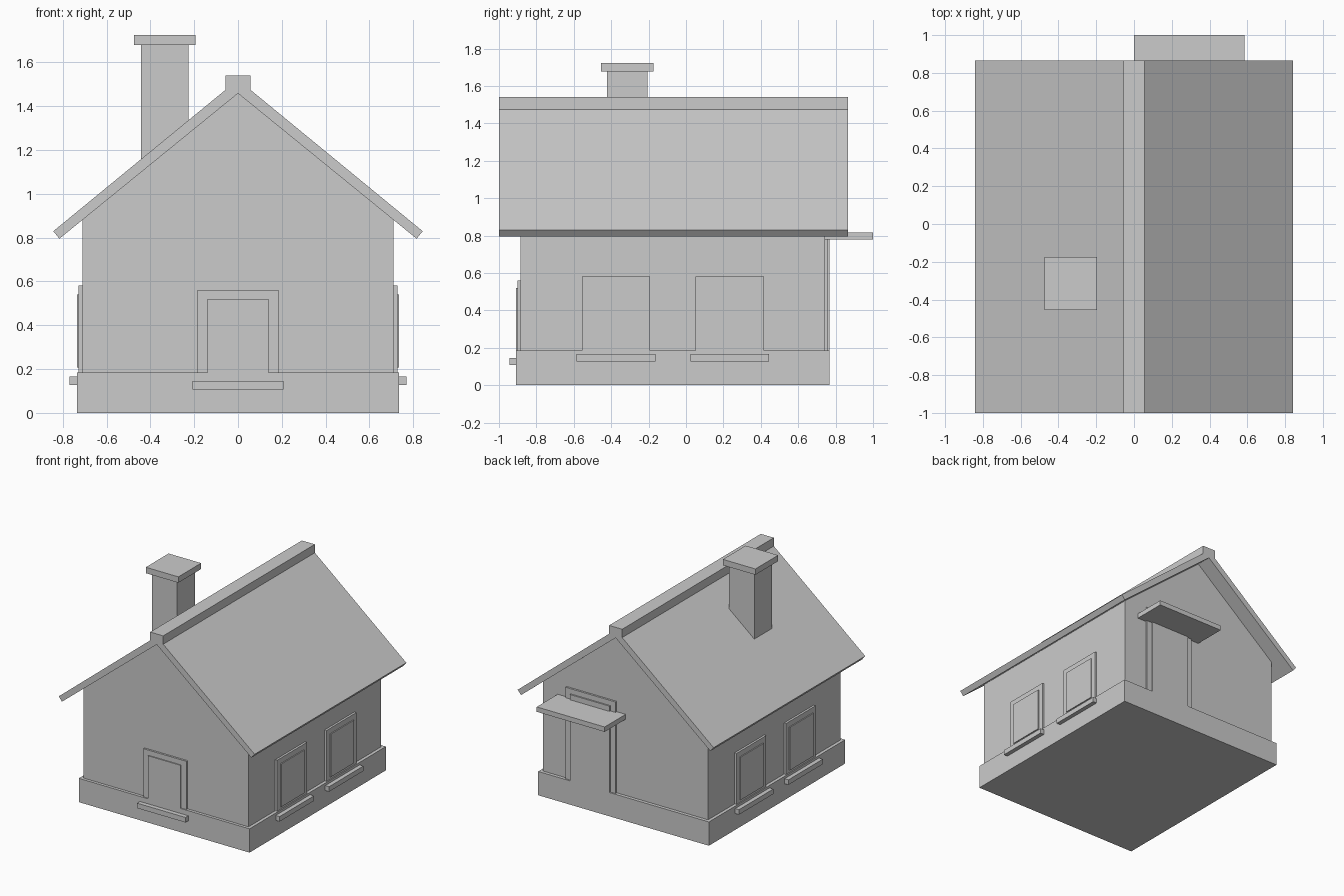
import bpy
import bmesh

if "Cube" in bpy.data.objects:
    bpy.data.objects.remove(bpy.data.objects["Cube"], do_unlink=True)

grey = bpy.data.materials.new("plain_grey")
grey.use_nodes = True
COLOUR = (0.6, 0.6, 0.6, 1)
grey.diffuse_color = COLOUR
grey.node_tree.nodes["Principled BSDF"].inputs["Base Color"].default_value = COLOUR


def prism(name, profile, y0, y1):
    """Extrude an x-z outline from y0 to y1."""
    bm = bmesh.new()
    face = bm.faces.new([bm.verts.new((x, y0, z)) for x, z in profile])
    ext = bmesh.ops.extrude_face_region(bm, geom=[face])
    moved = [v for v in ext["geom"] if isinstance(v, bmesh.types.BMVert)]
    bmesh.ops.translate(bm, verts=moved, vec=(0, y1 - y0, 0))
    bmesh.ops.recalc_face_normals(bm, faces=bm.faces)
    mesh = bpy.data.meshes.new(name)
    bm.to_mesh(mesh)
    bm.free()
    mesh.materials.append(grey)
    obj = bpy.data.objects.new(name, mesh)
    bpy.context.collection.objects.link(obj)
    return obj


def box(name, xs, ys, zs):
    (x0, x1), (z0, z1) = xs, zs
    return prism(name, [(x0, z0), (x1, z0), (x1, z1), (x0, z1)], *ys)


def mirrored(half):
    """Complete a right-hand outline with its left-hand copy."""
    return half + [(-x, z) for x, z in reversed(half) if x > 0]


# Plinth and gabled walls
BASE_X, BASE_TOP, FRONT, BACK = 0.735, 0.185, -0.908, 0.768
WALL_X, WALL_FRONT, WALL_BACK = 0.71, -0.885, 0.742
box("plinth", (-BASE_X, BASE_X), (FRONT, BACK), (0, BASE_TOP))
prism("walls", mirrored([(0, 1.458), (WALL_X, 0.882), (WALL_X, 0.1)]),
      WALL_FRONT, WALL_BACK)

# Roof slopes with the ridge cap in one outline
roof = [(0, 1.458), (0.815, 0.795), (0.843, 0.829), (0.056, 1.475), (0.056, 1.54)]
prism("roof", roof + [(-x, z) for x, z in reversed(roof[1:])], -1, 0.865)

# Chimney
CX, CY = -0.335, -0.315
for name, r, zs in (("chimney_stack", 0.108, (1.0, 1.68)),
                    ("chimney_cap", 0.14, (1.678, 1.724))):
    box(name, (CX - r, CX + r), (CY - r, CY + r), zs)

# Front door: trim, raised panel flush with the plinth, and step
box("front_door_trim", (-0.185, 0.185), (-0.9, -0.87), (0.17, 0.56))
box("front_door_panel", (-0.14, 0.14), (FRONT, -0.87), (0.17, 0.52))
box("front_step", (-0.208, 0.208), (-0.943, -0.87), (0.107, 0.146))

# Back door: trim, raised panel and flat canopy
box("back_door_trim", (0.077, 0.508), (0.72, 0.757), (0.17, 0.897))
box("back_door_panel", (0.122, 0.463), (0.72, BACK), (0.17, 0.857))
box("back_canopy", (0, 0.585), (0.72, 1.0), (0.778, 0.816))

# Two windows with sills on each side wall
for side, s in (("left", 1), ("right", -1)):
    for place, y in (("front", -0.374), ("back", 0.234)):
        for part, half, out, zs in (("trim", 0.182, 0.727, (0.178, 0.582)),
                                    ("pane", 0.143, BASE_X, (0.206, 0.54)),
                                    ("sill", 0.211, 0.768, (0.127, 0.166))):
            box(f"{side}_{place}_window_{part}", sorted((s * 0.69, s * out)),
                (y - half, y + half), zs)
